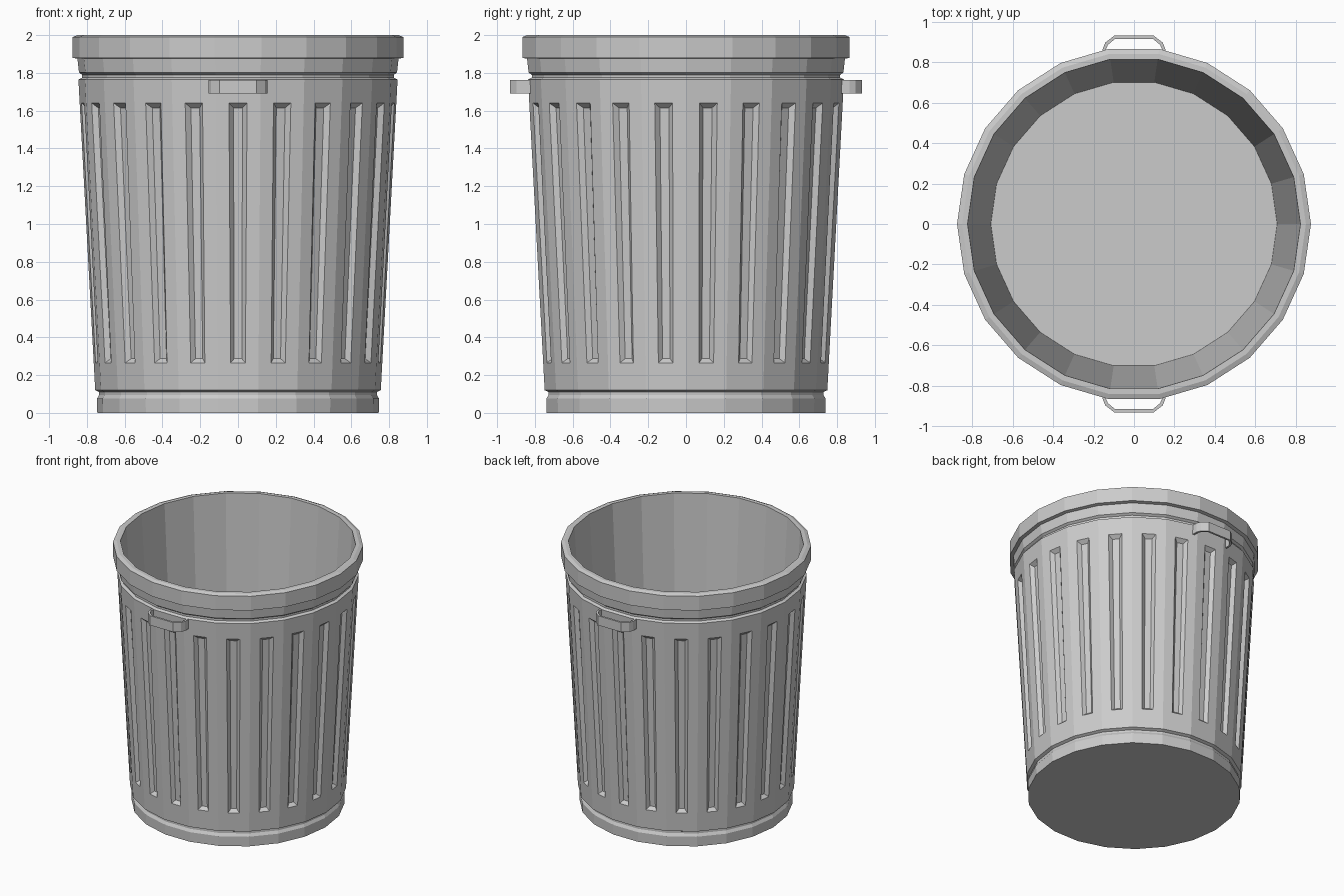
import bpy, bmesh
from math import cos, sin, pi
from mathutils import Matrix, Vector

if "Cube" in bpy.data.objects:
    bpy.data.objects.remove(bpy.data.objects["Cube"])

SIDES = 22
STEP = 2 * pi / SIDES
BODY_LOW, BODY_HIGH = (0.756, 0.12), (0.845, 1.765)

# Closed wall profile (radius, height): foot, groove, body, groove, rim, inside
PROFILE = [(0.745, 0), (0.747, 0.075), (0.735, 0.095), (0.735, 0.11),
           BODY_LOW, BODY_HIGH,
           (0.825, 1.775), (0.825, 1.79), (0.842, 1.802), (0.85, 1.875),
           (0.875, 1.88), (0.875, 1.99), (0.85, 2.0), (0.823, 2.0), (0.708, 0.04)]


def finish(bm, name):
    bmesh.ops.recalc_face_normals(bm, faces=bm.faces)
    mesh = bpy.data.meshes.new(name)
    bm.to_mesh(mesh)
    bm.free()
    obj = bpy.data.objects.new(name, mesh)
    bpy.context.collection.objects.link(obj)
    return obj


def bridge(bm, a, b):
    for i in range(4):
        j = (i + 1) % 4
        bm.faces.new((a[i], a[j], b[j], b[i]))


def slot_ring(bm, angle, top, bottom, depth):
    """Four points on a body side; top and bottom are (half width, height)."""
    verts = []
    for sign, (w, z) in ((-1, bottom), (1, bottom), (1, top), (-1, top)):
        t = (z - BODY_LOW[1]) / (BODY_HIGH[1] - BODY_LOW[1])
        r = BODY_LOW[0] + t * (BODY_HIGH[0] - BODY_LOW[0])
        p = Vector((r * cos(STEP / 2) - depth, sign * w, z))
        verts.append(bm.verts.new(Matrix.Rotation(angle, 3, 'Z') @ p))
    return verts


# Can with one recessed slot on every side
bm = bmesh.new()
rings = [[bm.verts.new((r * cos(i * STEP), r * sin(i * STEP), z))
          for i in range(SIDES)] for r, z in PROFILE]
for k in range(len(rings) - 1):
    low, high = rings[k], rings[k + 1]
    for i in range(SIDES):
        j = (i + 1) % SIDES
        corners = [low[i], low[j], high[j], high[i]]
        if PROFILE[k] == BODY_LOW:
            angle = (i + 0.5) * STEP
            edge = slot_ring(bm, angle, (0.048, 1.64), (0.039, 0.265), 0)
            inner = slot_ring(bm, angle, (0.024, 1.615), (0.02, 0.287), 0.026)
            bridge(bm, corners, edge)
            bridge(bm, edge, inner)
            bm.faces.new(inner)
        else:
            bm.faces.new(corners)
bm.faces.new(rings[0])    # underside
bm.faces.new(rings[-1])   # inside floor
finish(bm, "can_body")


# Bent strap handles, front and back
def handle(name, side):
    half_out = [(0.155, 0.815), (0.155, 0.865), (0.142, 0.897), (0.098, 0.931)]
    half_in = [(0.140, 0.815), (0.140, 0.861), (0.129, 0.886), (0.093, 0.916)]
    outer = half_out + [(-x, y) for x, y in reversed(half_out)]
    inner = half_in + [(-x, y) for x, y in reversed(half_in)]
    bm = bmesh.new()
    sections = [[bm.verts.new((x, side * y, z)) for (x, y), z in
                 ((o, 1.69), (o, 1.763), (n, 1.763), (n, 1.69))]
                for o, n in zip(outer, inner)]
    for a, b in zip(sections, sections[1:]):
        bridge(bm, a, b)
    bm.faces.new(sections[0])
    bm.faces.new(sections[-1])
    finish(bm, name)


handle("front_handle", -1)
handle("back_handle", 1)
